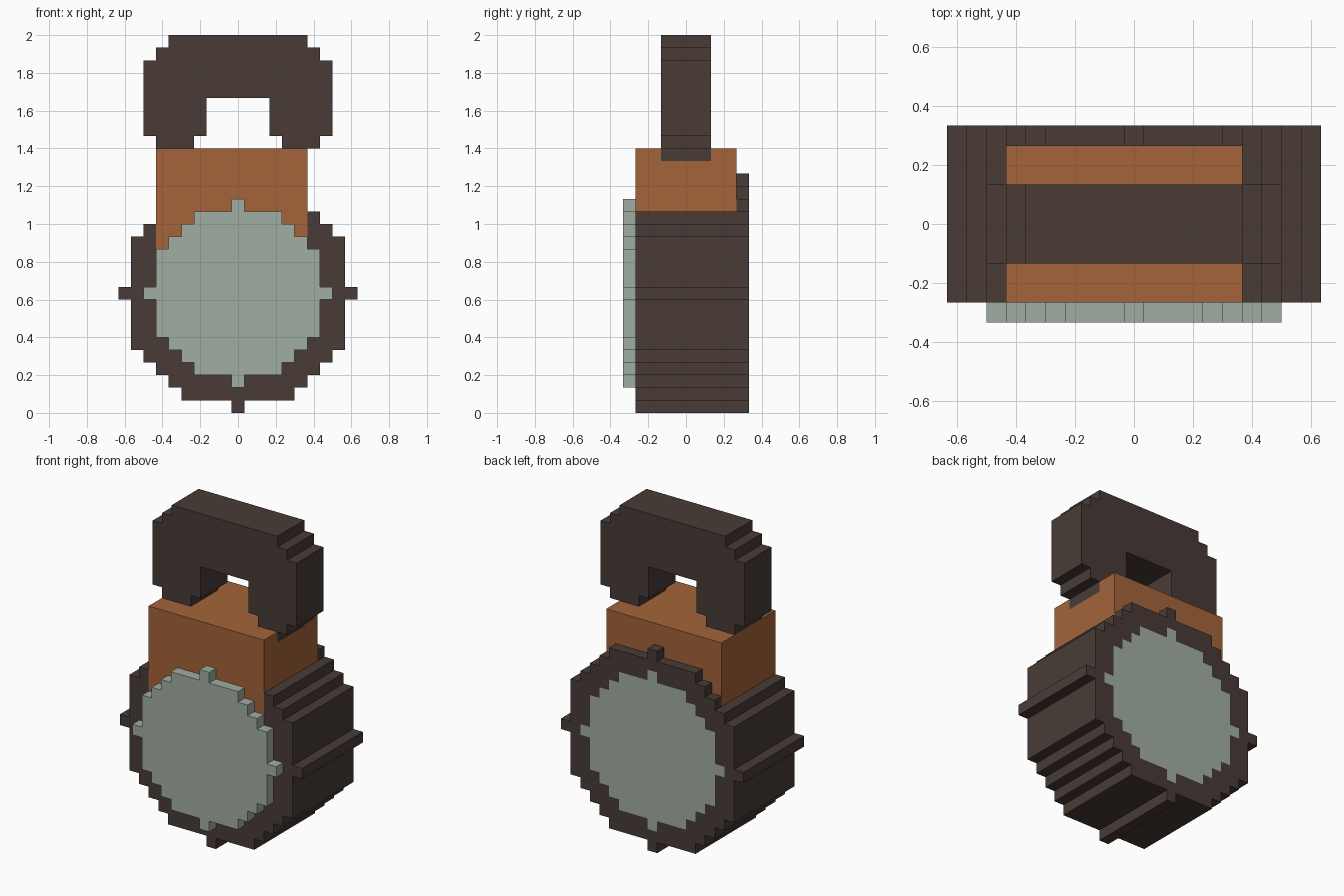
import bpy, bmesh, math
from mathutils import Vector

if "Cube" in bpy.data.objects:
    bpy.data.objects.remove(bpy.data.objects["Cube"])

V = 1 / 15          # edge of one block
cells = {}          # (column, depth, row) -> part name; later parts override earlier ones


def fill(part, columns, depths, rows):
    for i in columns:
        for j in depths:
            for k in rows:
                cells[i, j, k] = part


def disc(part, radius, depths, centre=9):
    for d in range(-radius, radius + 1):
        n = math.isqrt(radius * radius - d * d)
        fill(part, range(-n, n + 1), depths, [centre + d])


def build(part, colour):
    """Skin the part's blocks, leaving out faces buried against any other block."""
    bm = bmesh.new()
    verts = {}

    def vert(p):
        key = tuple(round(c) for c in p)
        if key not in verts:
            x, y, z = key
            verts[key] = bm.verts.new(((x / 2) * V, (y / 2) * V, (z / 2) * V))
        return verts[key]

    for (i, j, k), name in cells.items():
        if name != part:
            continue
        # doubled coordinates; columns are centred on x = 0
        centre = Vector((2 * i, 2 * j + 1, 2 * k + 1))
        for axis in range(3):
            for s in (-1, 1):
                step = [0, 0, 0]
                step[axis] = s
                if (i + step[0], j + step[1], k + step[2]) in cells:
                    continue
                n, u = Vector(step), Vector((0, 0, 0))
                u[(axis + 1) % 3] = 1
                w = n.cross(u)
                bm.faces.new([vert(centre + n + a * u + b * w)
                              for a, b in ((-1, -1), (1, -1), (1, 1), (-1, 1))])
    # merge coplanar squares into large flat faces
    bmesh.ops.dissolve_limit(bm, angle_limit=0.01, verts=bm.verts[:], edges=bm.edges[:])
    mesh = bpy.data.meshes.new(part)
    bm.to_mesh(mesh)
    bm.free()
    mat = bpy.data.materials.new(part + "_colour")
    mat.diffuse_color = (*colour, 1)
    mat.use_nodes = True
    mat.node_tree.nodes["Principled BSDF"].inputs["Base Color"].default_value = mat.diffuse_color
    mesh.materials.append(mat)
    bpy.context.collection.objects.link(bpy.data.objects.new(part, mesh))


# round drum casing, with the block neck set into its top
disc("drum_casing", 9, range(-4, 5))
fill("neck_block", range(-6, 6), range(-4, 4), range(13, 21))

# pale core: raised at the front, flush at the back
disc("pale_core", 7, range(-5, 5))

# arched handle, legs sunk one block into the neck: (rows, outer column, inner column)
for rows, outer, inner in (([20], 5, 4), ([21], 6, 4), (range(22, 25), 7, 3),
                           (range(25, 28), 7, 0), ([28], 6, 0), ([29], 5, 0)):
    for side in (-1, 1):
        fill("handle", [side * c for c in range(inner, outer + 1)], range(-2, 2), rows)

dark = (0.065, 0.044, 0.037)
build("drum_casing", dark)
build("handle", dark)
build("neck_block", (0.367, 0.127, 0.042))
build("pale_core", (0.352, 0.418, 0.366))
